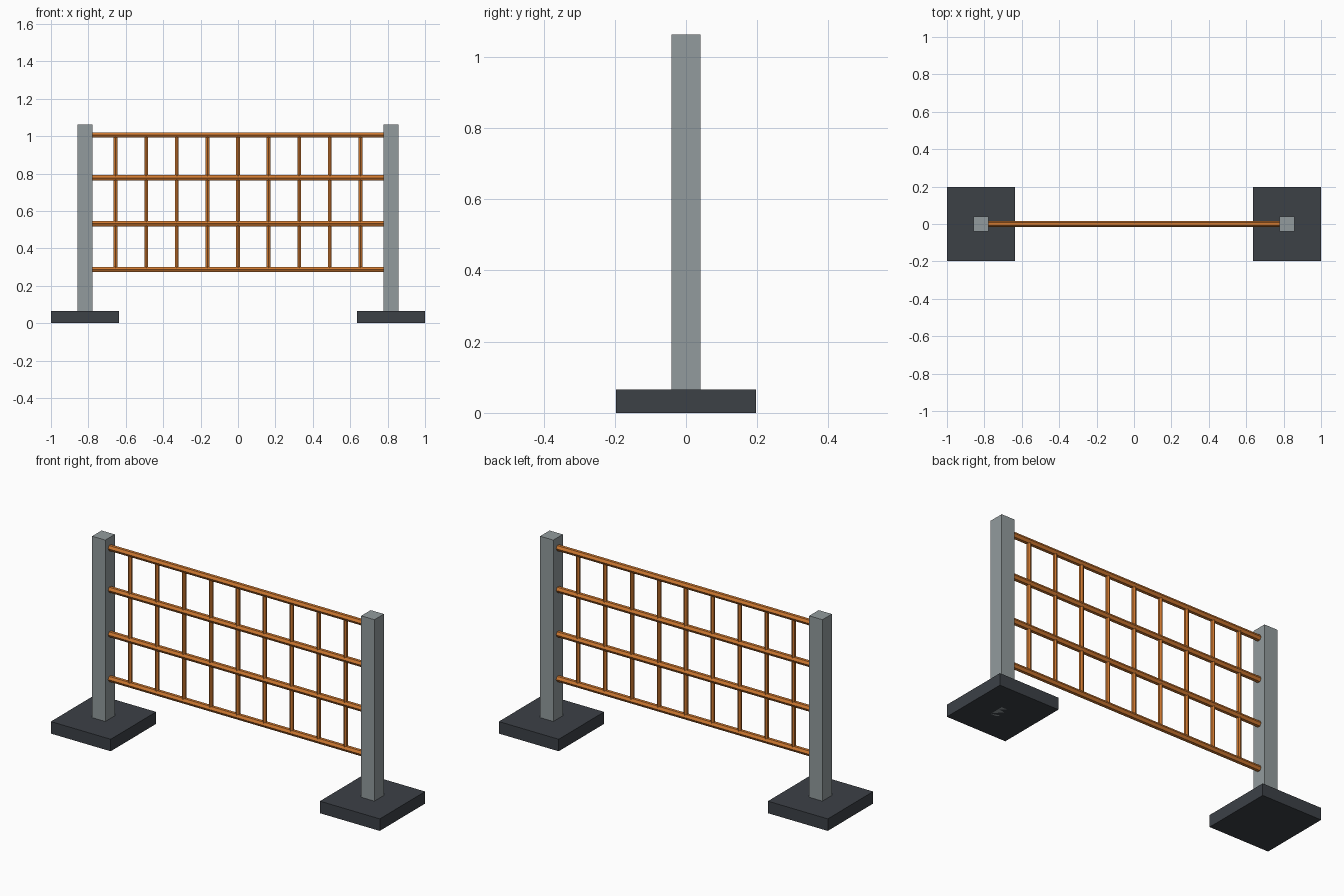
import bpy
from math import pi

if "Cube" in bpy.data.objects:
    bpy.data.objects.remove(bpy.data.objects["Cube"], do_unlink=True)


def material(name, color):
    m = bpy.data.materials.new(name)
    m.use_nodes = True
    m.diffuse_color = color
    m.node_tree.nodes["Principled BSDF"].inputs["Base Color"].default_value = color
    return m


grey = material("post_grey", (0.29, 0.33, 0.34, 1))
dark = material("base_charcoal", (0.045, 0.052, 0.062, 1))
orange = material("net_orange", (0.62, 0.19, 0.03, 1))


def finish(name, mat):
    ob = bpy.context.object
    ob.name = name
    ob.data.materials.append(mat)


def box(name, x, size, mat):
    # Box standing on the ground
    bpy.ops.mesh.primitive_cube_add(size=1, location=(x, 0, size[2] / 2))
    bpy.context.object.scale = size
    bpy.ops.object.transform_apply(location=False, rotation=False)
    finish(name, mat)


def bar(name, location, radius, length, rotation=(0, 0, 0)):
    # Six-sided bar
    bpy.ops.mesh.primitive_cylinder_add(vertices=6, radius=radius, depth=length,
                                        location=location, rotation=rotation)
    finish(name, orange)


POST_X = 0.818
RAILS = (0.287, 0.532, 0.777, 1.006)

# Bases and posts
for side, s in (("left", 1), ("right", -1)):
    box(side + "_base", s * POST_X, (0.364, 0.394, 0.066), dark)
    box(side + "_post", s * POST_X, (0.08, 0.082, 1.063), grey)

# Horizontal rails
for i, z in enumerate(RAILS):
    bar(f"rail_{i + 1}", (0, 0, z), 0.0165, 2 * POST_X - 0.08, (0, pi / 2, 0))

# Vertical bars
low, high = RAILS[0], RAILS[-1]
for i in range(1, 10):
    x = -POST_X + i * POST_X / 5
    bar(f"upright_{i}", (x, 0, (low + high) / 2), 0.0115, high - low)
